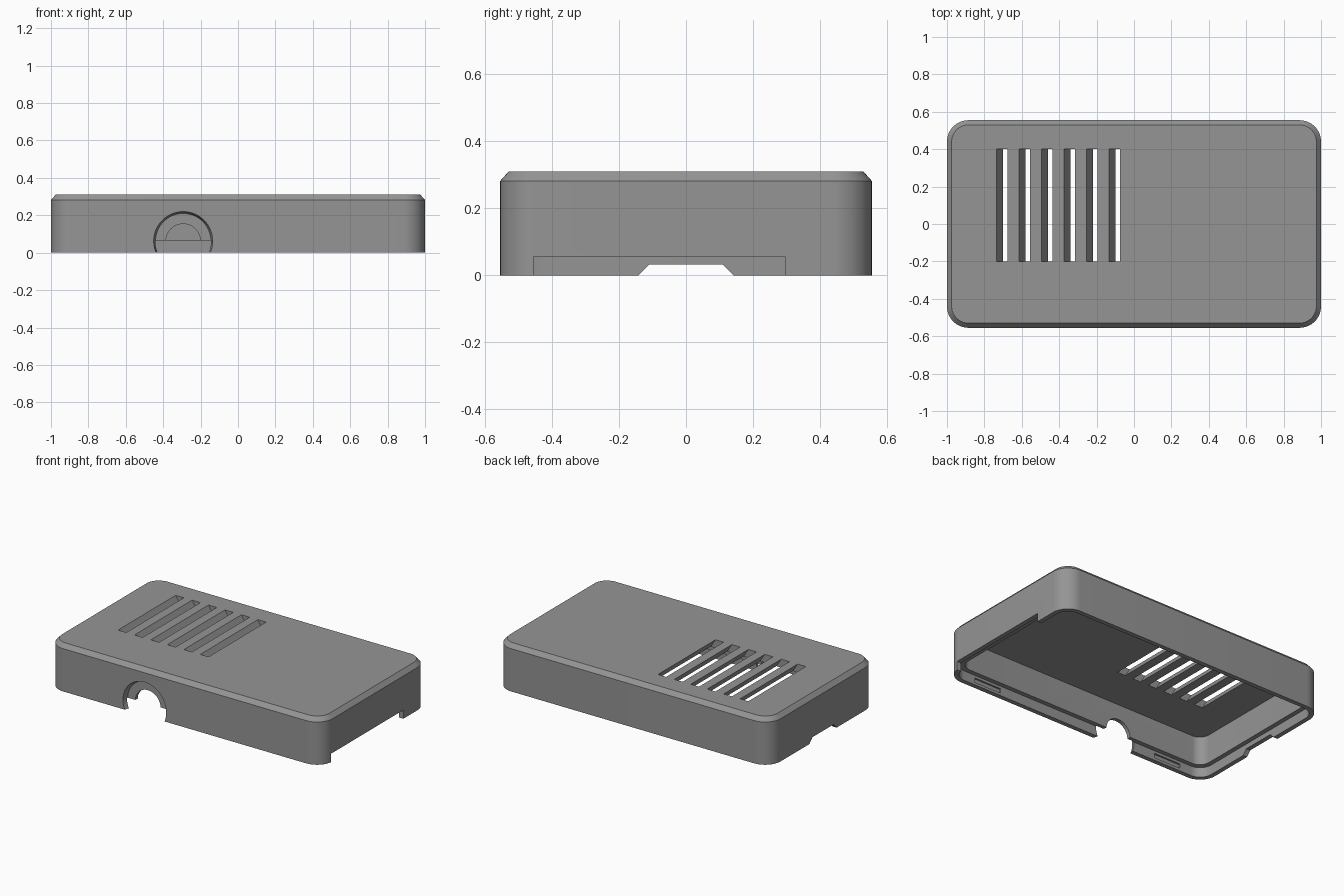
import bpy, bmesh, math
from mathutils import Matrix

if "Cube" in bpy.data.objects:
    bpy.data.objects.remove(bpy.data.objects["Cube"])

W, D, H = 1.0, 0.555, 0.31          # half width, half depth, height
LIP, WALL, STEP, CEIL = 0.03, 0.06, 0.065, 0.255

grey = bpy.data.materials.new("grey_plastic")
grey.diffuse_color = (0.30, 0.30, 0.30, 1)
grey.use_nodes = True
grey.node_tree.nodes["Principled BSDF"].inputs["Base Color"].default_value = grey.diffuse_color


def make_object(name, bm):
    bmesh.ops.recalc_face_normals(bm, faces=bm.faces)
    mesh = bpy.data.meshes.new(name)
    bm.to_mesh(mesh)
    bm.free()
    mesh.materials.append(grey)
    obj = bpy.data.objects.new(name, mesh)
    bpy.context.collection.objects.link(obj)
    return obj


def rounded_ring(bm, inset, z, radius, seg=12):
    """Loop of vertices around a rounded rectangle."""
    ring = []
    cx, cy = W - inset - radius, D - inset - radius
    for q, (sx, sy) in enumerate([(1, 1), (-1, 1), (-1, -1), (1, -1)]):
        for i in range(seg + 1):
            a = math.pi / 2 * (q + i / seg)
            ring.append(bm.verts.new((sx * cx + radius * math.cos(a),
                                      sy * cy + radius * math.sin(a), z)))
    return ring


def prism(name, profile, axis, lo, hi):
    """Extrude a 2D profile along x (profile in y,z) or y (profile in x,z)."""
    bm = bmesh.new()
    ends = []
    for t in (lo, hi):
        ends.append([bm.verts.new((t, u, v) if axis == "x" else (u, t, v))
                     for u, v in profile])
    n = len(profile)
    bm.faces.new(ends[0])
    bm.faces.new(ends[1])
    for i in range(n):
        j = (i + 1) % n
        bm.faces.new((ends[0][i], ends[0][j], ends[1][j], ends[1][i]))
    return make_object(name, bm)


def cone_y(name, x, z, y0, y1, r0, r1):
    bm = bmesh.new()
    bmesh.ops.create_cone(bm, cap_ends=True, segments=64, radius1=r0,
                          radius2=r1, depth=y1 - y0)
    turn = Matrix.Rotation(-math.pi / 2, 4, "X")
    bm.transform(Matrix.Translation((x, (y0 + y1) / 2, z)) @ turn)
    return make_object(name, bm)


def rect(a0, a1, b0, b1):
    return [(a0, b0), (a1, b0), (a1, b1), (a0, b1)]


# Hollow lid: outer wall, chamfered top, stepped rim and ceiling
bm = bmesh.new()
rings = [rounded_ring(bm, *p) for p in (
    (0.025, H, 0.09), (0, H - 0.028, 0.115), (0, 0, 0.115),
    (LIP, 0, 0.085), (LIP, STEP, 0.085),
    (WALL, STEP, 0.07), (WALL, CEIL, 0.07))]
for a, b in zip(rings, rings[1:]):
    for i in range(len(a)):
        j = (i + 1) % len(a)
        bm.faces.new((a[i], a[j], b[j], b[i]))
bm.faces.new(rings[0])
bm.faces.new(rings[-1])
lid = make_object("case_lid", bm)

cutters = []

# Slanted vent slots
slope = 0.035 / (H - CEIL)
for k in range(6):
    x = -0.735 + 0.12 * k
    top, bot = x - slope * 0.02, x + slope * (H - 0.235)
    cutters.append(prism("vent_cutter",
                         [(bot, 0.235), (bot + 0.06, 0.235),
                          (top + 0.06, H + 0.02), (top, H + 0.02)],
                         "y", -0.2, 0.4))

# Front port: tapered recess and a smaller through hole
cutters.append(cone_y("port_recess_cutter", -0.293, 0.062,
                      -D - 0.035, -D + 0.035, 0.168, 0.148))
cutters.append(cone_y("port_hole_cutter", -0.293, 0.062,
                      -D - 0.1, -D + 0.12, 0.092, 0.092))

# Long notch in the right rim, trapezoid notch in the left rim
cutters.append(prism("right_notch_cutter", rect(-0.455, 0.295, -0.05, 0.057),
                     "x", W - 0.1, W + 0.1))
cutters.append(prism("left_notch_cutter",
                     [(-0.19, -0.05), (0.19, -0.05), (0.11, 0.033), (-0.11, 0.033)],
                     "x", -W - 0.1, -W + 0.1))

# Shallow snap pockets on the inside of the front and back lip
for side in (-1, 1):
    y = side * (D - LIP)
    for x in (-0.7, 0.7):
        cutters.append(prism("snap_cutter", rect(x - 0.1, x + 0.1, 0.018, 0.048),
                             "y", y - 0.012, y + 0.012))

# Cut everything out of the lid
bpy.context.view_layer.objects.active = lid
lid.select_set(True)
for cutter in cutters:
    cutter.hide_render = True
    mod = lid.modifiers.new("cut", "BOOLEAN")
    mod.operation = "DIFFERENCE"
    mod.solver = "EXACT"
    mod.object = cutter
    bpy.ops.object.modifier_apply(modifier=mod.name)
    bpy.data.objects.remove(cutter, do_unlink=True)

bpy.ops.object.shade_smooth_by_angle(angle=math.radians(25))
